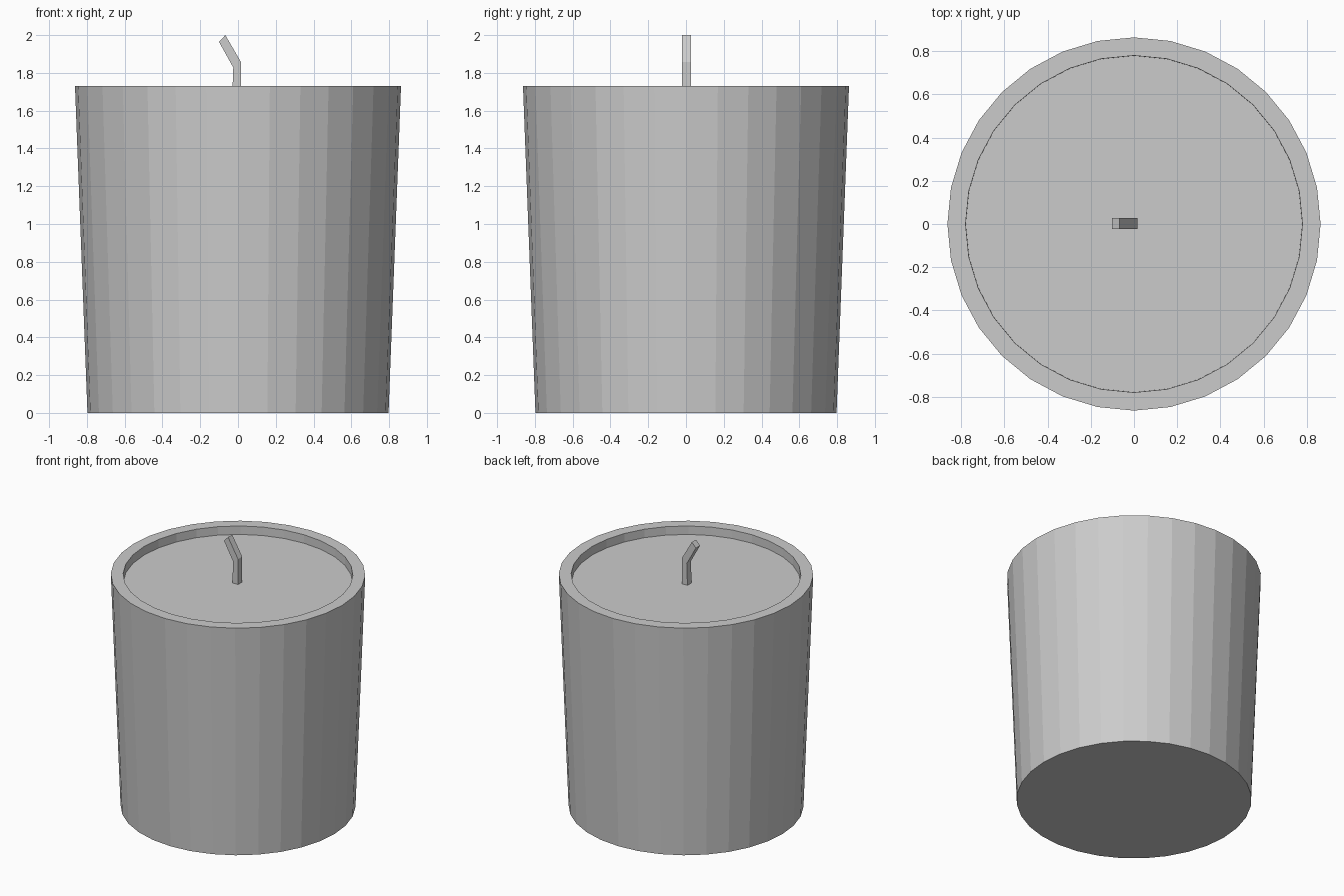
import bpy, bmesh
from math import sin, cos, tau

if "Cube" in bpy.data.objects:
    bpy.data.objects.remove(bpy.data.objects["Cube"])

SIDES = 32


def add_object(name, bm):
    bmesh.ops.recalc_face_normals(bm, faces=bm.faces)
    mesh = bpy.data.meshes.new(name)
    bm.to_mesh(mesh)
    bm.free()
    obj = bpy.data.objects.new(name, mesh)
    bpy.context.collection.objects.link(obj)
    return obj


def lathe(name, profile, cap_start=True, cap_end=True):
    bm = bmesh.new()
    rings = [[bm.verts.new((r * cos(tau * i / SIDES), r * sin(tau * i / SIDES), z))
              for i in range(SIDES)] for r, z in profile]
    for a, b in zip(rings, rings[1:]):
        for i in range(SIDES):
            j = (i + 1) % SIDES
            bm.faces.new((a[i], a[j], b[j], b[i]))
    if cap_start:
        bm.faces.new(rings[0])
    if cap_end:
        bm.faces.new(rings[-1])
    return add_object(name, bm)


# Tapered candle cup: base, outer wall, flat rim, and recess down to the wax
lathe("candle_cup", [(0.797, 0), (0.863, 1.73), (0.779, 1.73), (0.778, 1.667)])

# Bent square wick: side outline pushed through its thickness
outline = [(-0.031, 1.667), (0.016, 1.667), (0.016, 1.857),
           (-0.067, 2.0), (-0.101, 1.965), (-0.025, 1.828)]
bm = bmesh.new()
front = [bm.verts.new((x, -0.022, z)) for x, z in outline]
back = [bm.verts.new((x, 0.027, z)) for x, z in outline]
for i in range(6):
    j = (i + 1) % 6
    bm.faces.new((front[i], front[j], back[j], back[i]))
# Each end of the wick side is split at the bend
for side in (front, back):
    bm.faces.new((side[0], side[1], side[2], side[5]))
    bm.faces.new((side[5], side[2], side[3], side[4]))
add_object("wick", bm)
